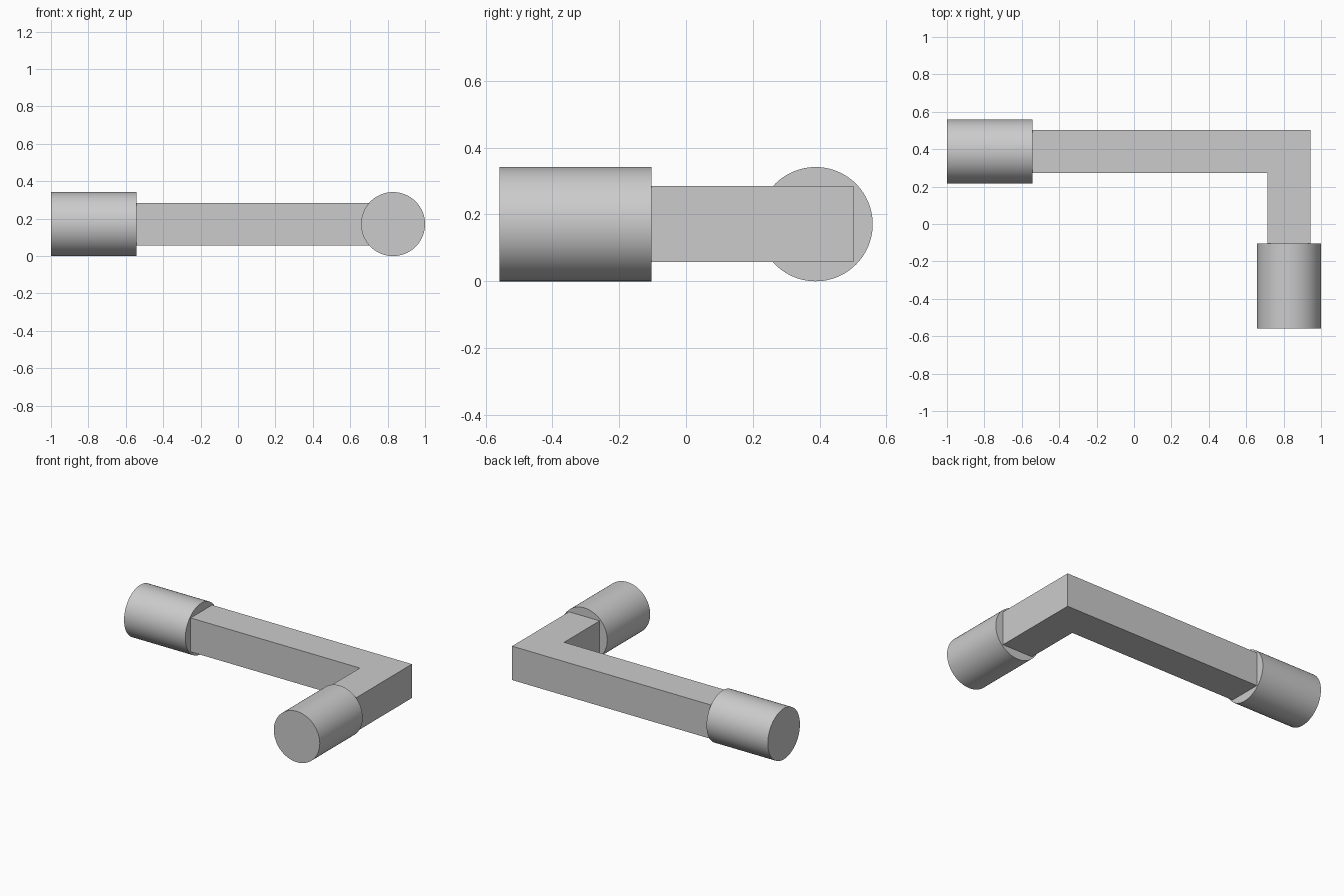
import bpy
import bmesh
import math

cube = bpy.data.objects.get("Cube")
if cube:
    bpy.data.objects.remove(cube, do_unlink=True)

grey = bpy.data.materials.new("plain grey")
grey.use_nodes = True
colour = (0.6, 0.6, 0.6, 1)
grey.diffuse_color = colour
grey.node_tree.nodes["Principled BSDF"].inputs["Base Color"].default_value = colour

RADIUS = 0.171          # end cylinders
LENGTH = 0.456
HALF = 0.114            # half the bar's square section
ARM_X, BAR_Y, MID_Z = 1 - RADIUS, 0.388, RADIUS
BAR_START = -1 + LENGTH
ARM_END = -0.559 + LENGTH


def end_cylinder(name, location, rotation):
    bpy.ops.mesh.primitive_cylinder_add(vertices=96, radius=RADIUS, depth=LENGTH,
                                        location=location, rotation=rotation)
    obj = bpy.context.object
    obj.name = name
    obj.data.materials.append(grey)
    bpy.ops.object.shade_smooth_by_angle(angle=math.radians(30))


# Square bar bent at a right angle, extruded from its plan outline
outline = [
    (BAR_START, BAR_Y - HALF), (ARM_X - HALF, BAR_Y - HALF),
    (ARM_X - HALF, ARM_END), (ARM_X + HALF, ARM_END),
    (ARM_X + HALF, BAR_Y + HALF), (BAR_START, BAR_Y + HALF),
]
bm = bmesh.new()
base = bm.faces.new([bm.verts.new((x, y, MID_Z - HALF)) for x, y in outline])
top = bmesh.ops.extrude_face_region(bm, geom=[base])["geom"]
bmesh.ops.translate(bm, vec=(0, 0, 2 * HALF),
                    verts=[v for v in top if isinstance(v, bmesh.types.BMVert)])
bmesh.ops.recalc_face_normals(bm, faces=bm.faces)
mesh = bpy.data.meshes.new("bent_bar")
bm.to_mesh(mesh)
bm.free()
mesh.materials.append(grey)
bpy.context.collection.objects.link(bpy.data.objects.new("bent_bar", mesh))

# Round ends
quarter = math.pi / 2
end_cylinder("long_arm_end", (BAR_START - LENGTH / 2, BAR_Y, MID_Z), (0, quarter, 0))
end_cylinder("short_arm_end", (ARM_X, ARM_END - LENGTH / 2, MID_Z), (quarter, 0, 0))
